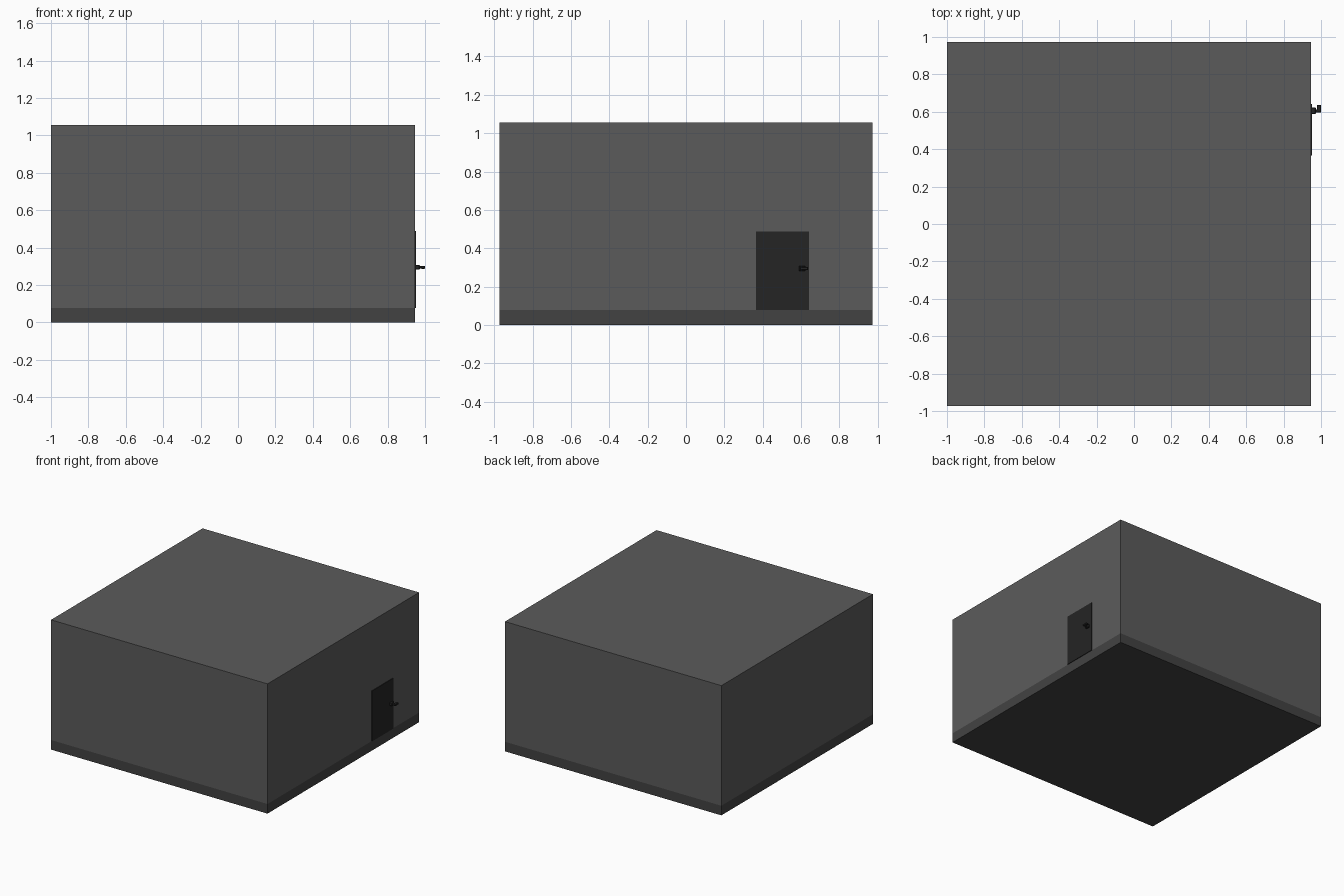
import bpy
import bmesh
from mathutils import Vector

if "Cube" in bpy.data.objects:
    bpy.data.objects.remove(bpy.data.objects["Cube"])


def material(name, value):
    m = bpy.data.materials.new(name)
    m.diffuse_color = (value, value, value, 1)
    m.use_nodes = True
    m.node_tree.nodes["Principled BSDF"].inputs["Base Color"].default_value = m.diffuse_color
    return m


WALL = material("wall_grey", 0.105)
FLOOR = material("floor_grey", 0.055)
DARK = material("door_dark", 0.018)


def finish(name, bm, mat):
    me = bpy.data.meshes.new(name)
    bm.to_mesh(me)
    bm.free()
    me.materials.append(mat)
    ob = bpy.data.objects.new(name, me)
    bpy.context.collection.objects.link(ob)
    return ob


def box(name, lo, hi, mat, bevel=0):
    lo, hi = Vector(lo), Vector(hi)
    bm = bmesh.new()
    bmesh.ops.create_cube(bm, size=1)
    for v in bm.verts:
        v.co = Vector([(lo[i] + hi[i]) / 2 + v.co[i] * (hi[i] - lo[i]) for i in range(3)])
    if bevel:
        bmesh.ops.bevel(bm, geom=bm.edges[:], offset=bevel, segments=1, affect='EDGES')
    return finish(name, bm, mat)


X0, X1, Y = -1.0, 0.947, 0.9735
T = 0.078          # slab and wall thickness
H = 1.055

# Floor and roof slabs
box("floor_slab", (X0, -Y, 0), (X1, Y, T), FLOOR)
box("roof_slab", (X0, -Y, H - T), (X1, Y, H), WALL)

# Four walls between the slabs
box("left_wall", (X0, -Y, T), (X0 + T, Y, H - T), WALL)
box("right_wall", (X1 - T, -Y, T), (X1, Y, H - T), WALL)
box("front_wall", (X0 + T, -Y, T), (X1 - T, -Y + T, H - T), WALL)
box("back_wall", (X0 + T, Y - T, T), (X1 - T, Y, H - T), WALL)

# Thin door panel on the right wall
box("door", (X1 - 0.005, 0.365, T), (X1 + 0.005, 0.641, 0.488), DARK)

# Door handle: mounting block, neck and lever
box("handle_mount", (0.95, 0.588, 0.282), (0.972, 0.622, 0.308), DARK, 0.003)
box("handle_neck", (0.968, 0.597, 0.288), (0.985, 0.613, 0.302), DARK)
box("handle_lever", (0.978, 0.595, 0.287), (1.0, 0.637, 0.303), DARK, 0.003)
